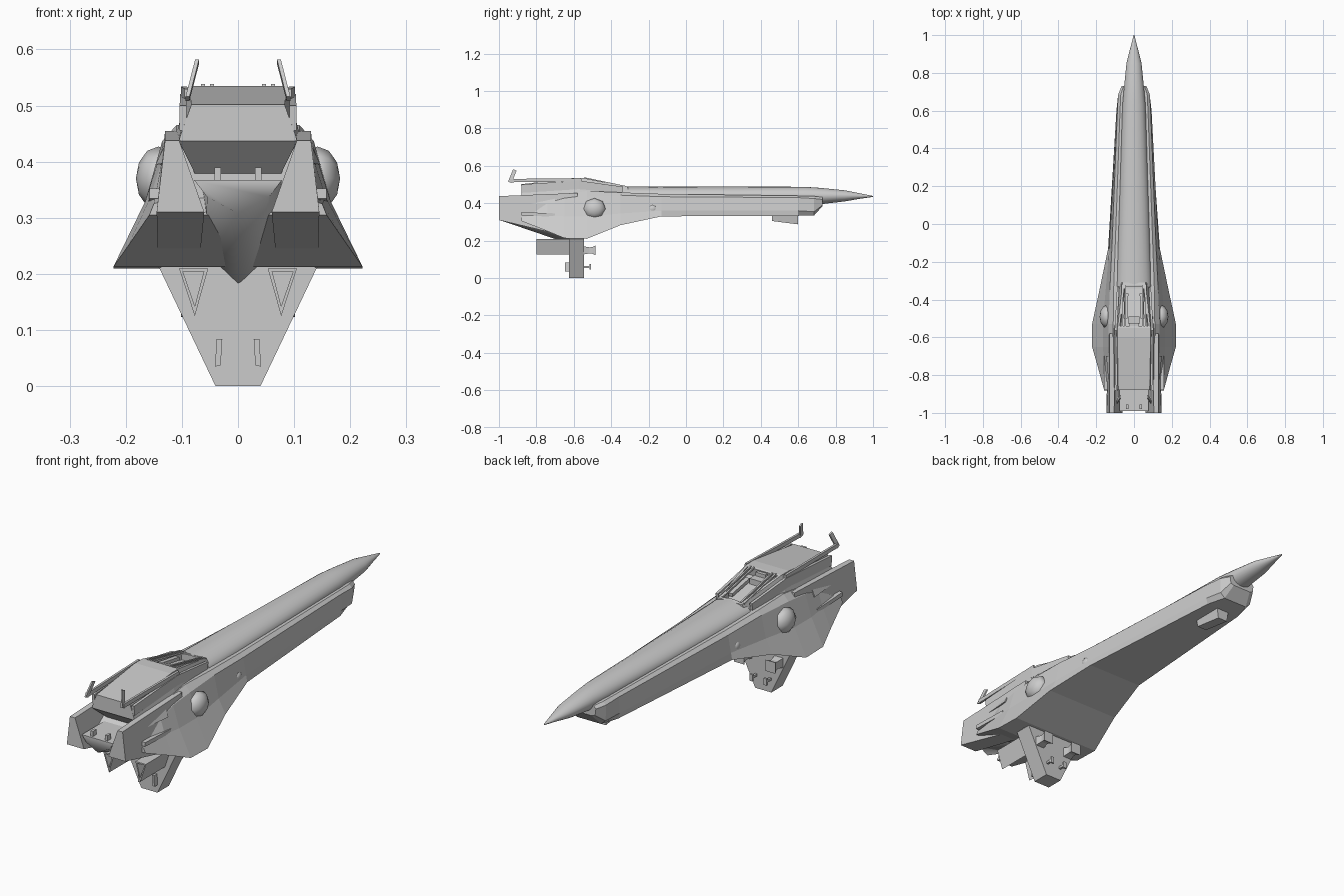
import bpy, bmesh, math
from mathutils import Vector, Matrix

if "Cube" in bpy.data.objects:
    bpy.data.objects.remove(bpy.data.objects["Cube"])


def loft(name, rings, smooth=None):
    """Skin equal-length rings of 3D points and cap both ends."""
    bm = bmesh.new()
    vs = [[bm.verts.new(p) for p in r] for r in rings]
    n = len(rings[0])
    for a, b in zip(vs, vs[1:]):
        for i in range(n):
            j = (i + 1) % n
            bm.faces.new((a[i], a[j], b[j], b[i]))
    bm.faces.new(vs[0])
    bm.faces.new(vs[-1])
    bmesh.ops.recalc_face_normals(bm, faces=bm.faces)
    return finish(name, bm, smooth)


def finish(name, bm, smooth=None):
    me = bpy.data.meshes.new(name)
    bm.to_mesh(me)
    bm.free()
    ob = bpy.data.objects.new(name, me)
    bpy.context.collection.objects.link(ob)
    if smooth:
        bpy.context.view_layer.objects.active = ob
        bpy.ops.object.select_all(action='DESELECT')
        ob.select_set(True)
        bpy.ops.object.shade_smooth_by_angle(angle=math.radians(smooth))
    return ob


def sec(y, pts, s=1):
    return [(s * x, y, z) for x, z in pts]


def sym(y, half):
    """Mirror a half section across x = 0."""
    return sec(y, half + [(-x, z) for x, z in reversed(half) if x])


def box(name, x0, x1, y0, y1, z0, z1):
    pts = [(x0, z0), (x1, z0), (x1, z1), (x0, z1)]
    return loft(name, [sec(y0, pts), sec(y1, pts)])


def bar(name, path, w, h):
    """Square bar along a path; h is measured in the y-z plane."""
    rings = []
    for i, p in enumerate(path):
        d = Vector(path[min(i + 1, len(path) - 1)]) - Vector(path[max(i - 1, 0)])
        up = Vector((0, d.z, -d.y)).normalized() * h / 2
        c, sx = Vector(p), Vector((w / 2, 0, 0))
        rings.append([c - sx - up, c + sx - up, c + sx + up, c - sx + up])
    return loft(name, rings)


# Long rounded upper fuselage with pointed nose: y, half width, bottom, top
rings = []
for y, w, z0, z1 in [(1, .002, .434, .439), (.93, .02, .424, .453), (.85, .04, .41, .469),
                     (.72, .053, .395, .482), (.63, .061, .39, .488), (.2, .075, .39, .489),
                     (-.33, .093, .4, .489)]:
    c, r = (z0 + z1) / 2, (z1 - z0) / 2
    rings.append([(w * math.cos(i * math.pi / 12), y, c + r * math.sin(i * math.pi / 12))
                  for i in range(24)])
loft("upper_fuselage", rings, 35)

# Lower hull flaring into the stubby wings
loft("lower_hull", [
    sym(.73, [(.045, .385), (.062, .39), (.066, .42), (.055, .432)]),
    sym(.685, [(.06, .335), (.083, .355), (.084, .425), (.07, .438)]),
    sym(.6, [(.085, .333), (.093, .36), (.088, .43), (.074, .44)]),
    sym(-.13, [(.137, .33), (.131, .36), (.117, .435), (.1, .45)]),
    sym(-.35, [(.183, .283), (.15, .345), (.128, .443), (.108, .458)]),
    sym(-.53, [(.222, .21), (.165, .33), (.135, .437), (.11, .465)]),
    sym(-.65, [(.222, .213), (.165, .33), (.135, .425), (.11, .45)]),
    sym(-.74, [(.196, .25), (.157, .335), (.136, .4), (.11, .43)]),
    sym(-.88, [(.158, .305), (.15, .325), (.135, .33), (.1, .335)])])

# Cabin with sloped canopy face and roof falling to the rear
cabin = loft("cabin", [
    sym(-.31, [(.092, .43), (.06, .487)]),
    sym(-.55, [(.11, .44), (.087, .535)]),
    sym(-.6, [(.112, .44), (.088, .535)]),
    sym(-.88, [(.106, .437), (.083, .502)])])
# Sink the cockpit into the sloped face
bm = bmesh.new()
bm.from_mesh(cabin.data)
bm.normal_update()
f = [f for f in bm.faces if f.normal.z > .9 and -.5 < f.calc_center_median().y < -.4]
bmesh.ops.inset_individual(bm, faces=f, thickness=.016)
bmesh.ops.inset_individual(bm, faces=f, thickness=.003, depth=-.035)
bm.to_mesh(cabin.data)
bm.free()

# Undercut below the cabin's rear edge
loft("rear_undercut", [
    [(-.07, -.8, .365), (.07, -.8, .365), (.106, -.88, .438), (-.106, -.88, .438)],
    [(-.07, -.6, .365), (.07, -.6, .365), (.106, -.6, .438), (-.106, -.6, .438)]])

# Central engine keel between the nacelles
loft("centre_engine", [
    sym(-.99, [(.078, .367), (.055, .337), (0, .308)]),
    sym(-.58, [(.078, .367), (.06, .225), (0, .168)])], 80)

# Cockpit furniture
box("seat_base", -.03, .03, -.53, -.49, .475, .512)
box("seat_back", -.024, .024, -.54, -.525, .48, .528)

# Ventral fin
loft("ventral_fin", [sym(y, [(.04, 0), (.14, .21), (.12, .225)]) for y in (-.625, -.545)])

# Chin sensor under the nose
loft("chin_pod", [sym(y, [(.024, z), (.032, .34)]) for y, z in ((.46, .305), (.6, .287))])

# Everything that exists once per side
for s, side in ((1, "right"), (-1, "left")):
    # Rear nacelle
    loft(side + "_nacelle", [
        sec(-1, [(.06, .31), (.145, .31), (.13, .438), (.105, .438)], s),
        sec(-.58, [(.07, .21), (.142, .21), (.13, .455), (.1, .455)], s)])

    # Antenna rail ending in a raised hook
    bar(side + "_antenna_rail", [(s * .097, -.56, .525), (s * .09, -.94, .521)], .01, .018)
    bar(side + "_antenna_hook", [(s * .09, -.942, .512), (s * .073, -.915, .578)], .007, .02)
    bar(side + "_shoulder", [(s * .084, -.34, .466), (s * .097, -.57, .498),
                             (s * .098, -.88, .478)], .012, .045)

    # Canopy bars and side console
    for k, x in enumerate((.046, .062)):
        bar(f"{side}_canopy_bar_{k}", [(s * x, -.32, .488), (s * x, -.545, .535)], .007, .008)
    bar(side + "_console", [(s * .04, -.37, .482), (s * .045, -.5, .5)], .02, .015)

    # Eight-sided domes on the hull flanks
    for nm, x, y, r, d in (("dome", .142, -.49, .062, .04), ("small_dome", .122, -.18, .025, .014)):
        bm = bmesh.new()
        bmesh.ops.create_uvsphere(bm, u_segments=8, v_segments=6, radius=1)
        m = (Matrix.Translation((s * x, y, .37)) @ Matrix.Diagonal((d, r, r * .92, 1))
             @ Matrix.Rotation(math.pi / 2, 4, 'Y'))
        bmesh.ops.transform(bm, matrix=m, verts=bm.verts)
        finish(f"{side}_{nm}", bm, 60)

    # Wing cannon and notch spike
    bar(side + "_wing_cannon", [(s * .148, -.88, .343), (s * .15, -.7, .337)], .02, .018)
    loft(side + "_wing_spike", [
        sec(-.86, [(.128, .397), (.133, .397), (.131, .402)], s),
        sec(-.7, [(.12, .395), (.147, .395), (.128, .435)], s)])

    # Hollow triangular exhaust duct
    tri = [(.053, .21), (.105, .21), (.077, .125)]
    inner = [(.061, .204), (.098, .204), (.077, .143)]
    loft(side + "_exhaust_duct", [sec(-.6, tri, s), sec(-.8, tri, s),
                                  sec(-.8, inner, s), sec(-.65, inner, s)])
    # Forward gun with flared muzzle
    loft(side + "_fin_gun", [
        sec(y, [(.077 + a * r, .148 + b * r) for a, b in ((-1, -1), (1, -1), (1, 1), (-1, 1))], s)
        for y, r in ((-.55, .022), (-.515, .016), (-.5, .018), (-.485, .025))])

    # Small guns on the fin tip
    loft(side + "_tip_gun", [
        [(s * x, y, z) for x, y, z in ((.031, y, .037), (.041, y, .035), (.038, y, .084), (.028, y, .084))]
        for y in (-.648, -.6)])
    box(side + "_tip_barrel", s * .035 - .005, s * .035 + .005, -.56, -.51, .055, .065)
    box(side + "_tip_muzzle", s * .035 - .008, s * .035 + .008, -.516, -.508, .045, .075)

    # Stud on the rear deck
    box(side + "_deck_stud", s * .036 - .006, s * .036 + .006, -.98, -.955, .36, .39)
